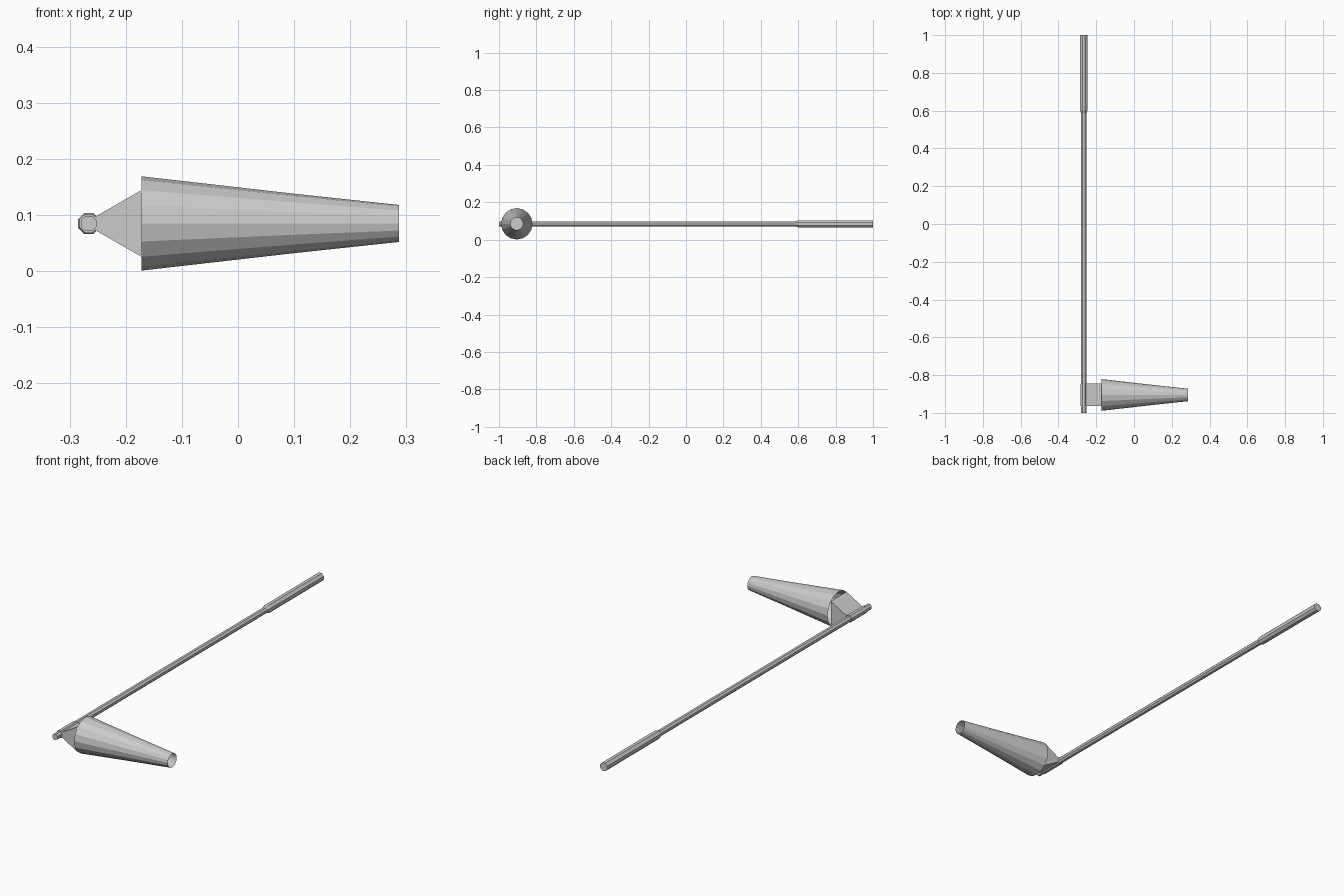
import bpy, bmesh
from math import cos, sin, pi

if "Cube" in bpy.data.objects:
    bpy.data.objects.remove(bpy.data.objects["Cube"])

PX, SY, Z = -0.266, -0.905, 0.085   # pole x, sock y, shared height


def lathe(name, profile, sides, place, caps=True, turn=0.0):
    """Skin rings given as (position, radius) along an axis."""
    bm = bmesh.new()
    rings = []
    for t, r in profile:
        ring = []
        for i in range(sides):
            a = 2 * pi * i / sides + turn
            ring.append(bm.verts.new(place(t, r * cos(a), r * sin(a))))
        rings.append(ring)
    for a, b in zip(rings, rings[1:]):
        for i in range(sides):
            j = (i + 1) % sides
            bm.faces.new((a[i], a[j], b[j], b[i]))
    if caps:
        bm.faces.new(rings[0])
        bm.faces.new(rings[-1])
    return finish(name, bm)


def finish(name, bm):
    bmesh.ops.recalc_face_normals(bm, faces=bm.faces)
    me = bpy.data.meshes.new(name)
    bm.to_mesh(me)
    bm.free()
    ob = bpy.data.objects.new(name, me)
    bpy.context.collection.objects.link(ob)
    return ob


def along_y(t, u, v):
    return (PX + u, t, Z + v)


def along_x(t, u, v):
    return (t, SY + u, Z + v)


# Pole with a thicker base sleeve, and the swivel collar near its tip
lathe("pole", [(-1, 0.0148), (0.585, 0.0148), (0.6, 0.0205), (1, 0.0205)], 8, along_y, turn=pi / 8)
lathe("swivel_collar", [(-0.964, 0.018), (-0.846, 0.018)], 8, along_y, turn=pi / 8)

# Open tapered fabric sock
lathe("wind_sock", [(-0.172, 0.084), (0.1, 0.053), (0.287, 0.033)], 16, along_x, caps=False)

# Wedge bracket joining the collar to four points of the sock rim
bm = bmesh.new()
h = 0.084 * cos(pi / 4)
ends = []
for x, hz in ((PX + 0.008, 0.010), (-0.172, h)):
    ends.append([bm.verts.new((x, SY + sy * h, Z + sz * hz))
                 for sy, sz in ((-1, -1), (1, -1), (1, 1), (-1, 1))])
a, b = ends
for i in range(4):
    j = (i + 1) % 4
    bm.faces.new((a[i], a[j], b[j], b[i]))
bm.faces.new(a)
bm.faces.new(b)
finish("wedge_bracket", bm)
